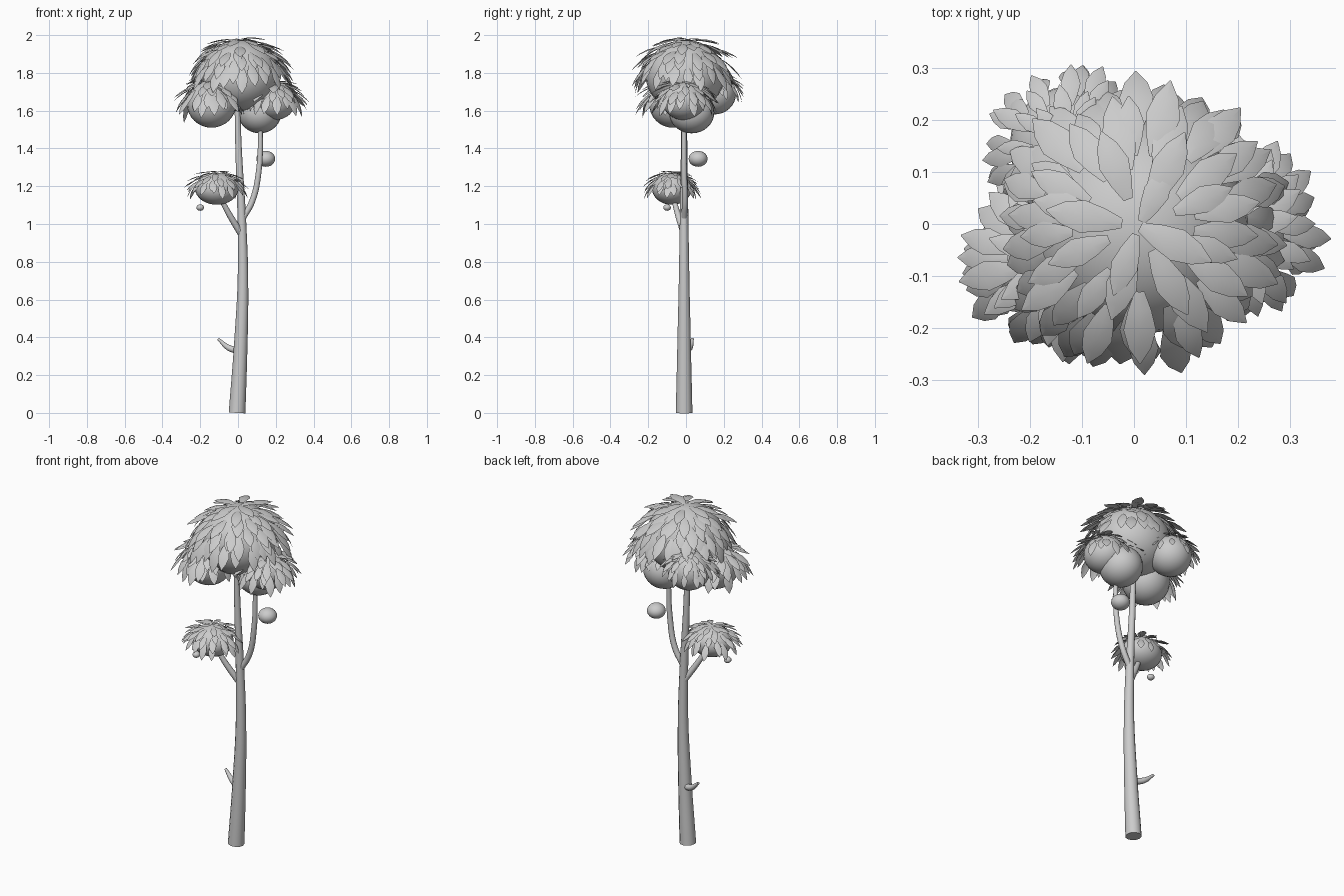
import bpy, bmesh, math, random
from mathutils import Vector

if "Cube" in bpy.data.objects:
    bpy.data.objects.remove(bpy.data.objects["Cube"])

random.seed(4)


def tube(name, pts):
    """Tapered limb along a smooth path of (x, y, z, radius)."""
    cu = bpy.data.curves.new(name, 'CURVE')
    cu.dimensions = '3D'
    cu.bevel_depth = 1.0
    cu.bevel_resolution = 4
    cu.use_fill_caps = True
    cu.resolution_u = 6
    sp = cu.splines.new('BEZIER')
    sp.bezier_points.add(len(pts) - 1)
    for bp, (x, y, z, r) in zip(sp.bezier_points, pts):
        bp.co = (x, y, z)
        bp.radius = r
        bp.handle_left_type = bp.handle_right_type = 'AUTO'
    ob = bpy.data.objects.new(name, cu)
    bpy.context.collection.objects.link(ob)
    bpy.ops.object.select_all(action='DESELECT')
    ob.select_set(True)
    bpy.context.view_layer.objects.active = ob
    bpy.ops.object.convert(target='MESH')
    bpy.ops.object.shade_smooth_by_angle(angle=math.radians(50))


def ball(name, c, r):
    bpy.ops.mesh.primitive_uv_sphere_add(segments=24, ring_count=16, radius=1, location=c)
    ob = bpy.context.object
    ob.name = name
    ob.scale = r
    bpy.ops.object.shade_smooth()


# Leaf outline: (position along leaf, half width)
LEAF = [(0, 0.3), (0.25, 0.72), (0.52, 1.0), (0.78, 0.68), (1, 0.04)]


def add_leaf(bm, base, along, normal, length, width):
    side = along.cross(normal).normalized()
    rows = []
    for t, w in LEAF:
        mid = base + along * length * t + normal * length * (0.24 * t - 0.3 * t * t)
        e = side * width * w
        dip = normal * width * w * 0.2
        rows.append([bm.verts.new(p) for p in (mid - e - dip, mid, mid + e - dip)])
    for a, b in zip(rows, rows[1:]):
        for i in (0, 1):
            bm.faces.new((a[i], a[i + 1], b[i + 1], b[i]))


def foliage(name, c, r, length, rings):
    """Overlapping rings (polar angle, count) of leaves draped over a ball."""
    c = Vector(c)
    bm = bmesh.new()
    for deg, count in rings:
        off = random.random() * 6.28
        for k in range(count):
            phi = off + math.tau * (k + random.uniform(-.3, .3)) / count
            th = math.radians(deg + random.uniform(-6, 6))
            st, ct, cp, sn = math.sin(th), math.cos(th), math.cos(phi), math.sin(phi)
            p = Vector((r[0] * st * cp, r[1] * st * sn, r[2] * ct))
            n = Vector((st * cp / r[0], st * sn / r[1], ct / r[2])).normalized()
            d = Vector((r[0] * ct * cp, r[1] * ct * sn, -r[2] * st)).normalized()
            # outer leaves flare away from the ball more than the ones at the top
            d = (d + n * random.uniform(0.05, 0.45) * min(1, deg / 50)).normalized()
            n = (n - d * n.dot(d)).normalized()
            s = length * random.uniform(0.85, 1.15)
            add_leaf(bm, c + p + n * 0.004, d, n, s, s * 0.21)
    me = bpy.data.meshes.new(name)
    bm.to_mesh(me)
    bm.free()
    me.shade_smooth()
    bpy.context.collection.objects.link(bpy.data.objects.new(name, me))


# Trunk and limbs
tube("trunk", [(-0.005, -0.01, 0, .044), (0.014, -0.01, .35, .036), (0.026, -0.01, .7, .028),
               (0.021, -0.01, 1.0, .023), (0.003, -0.01, 1.4, .017), (-0.005, -0.01, 1.7, .014)])
tube("right_branch", [(0.025, -0.01, 1.03, .016), (0.075, -0.005, 1.12, .016),
                      (0.11, -0.01, 1.28, .015), (0.12, -0.01, 1.53, .012)])
tube("left_branch", [(0.015, -0.01, .95, .018), (-0.04, -0.04, 1.04, .016), (-0.1, -0.07, 1.15, .012)])
tube("broken_twig", [(0.0, 0.0, .33, .018), (-0.05, 0.02, .345, .016), (-0.105, 0.035, .392, .007)])

# Crown balls with their leaf caps: centre, radii, leaf length, rings
BIG = [(4, 4), (18, 8), (32, 13), (46, 18), (59, 22), (71, 23)]
SMALL = [(4, 4), (20, 8), (37, 12), (54, 15), (70, 17)]
crowns = [
    ("top_crown", (0.01, -0.005, 1.785), (.212, .208, .19), .14, BIG),
    ("left_crown", (-0.14, -0.07, 1.635), (.13, .125, .125), .12, SMALL),
    ("lower_right_crown", (0.115, 0.03, 1.59), (.115, .12, .11), .08, SMALL[:3]),
    ("right_crown", (0.195, -0.01, 1.65), (.11, .115, .10), .11, SMALL),
    ("back_crown", (-0.125, 0.15, 1.69), (.115, .115, .11), .085, SMALL),
    ("low_crown", (-0.112, -0.075, 1.187), (.115, .105, .085), .085, SMALL),
]
for name, c, r, length, rings in crowns:
    ball(name + "_ball", c, r)
    foliage(name + "_leaves", c, r, length, rings)

# Hanging fruit
ball("large_fruit", (0.147, 0.064, 1.345), (.05, .05, .042))
ball("small_fruit", (-0.2, -0.1, 1.087), (.02, .02, .017))
